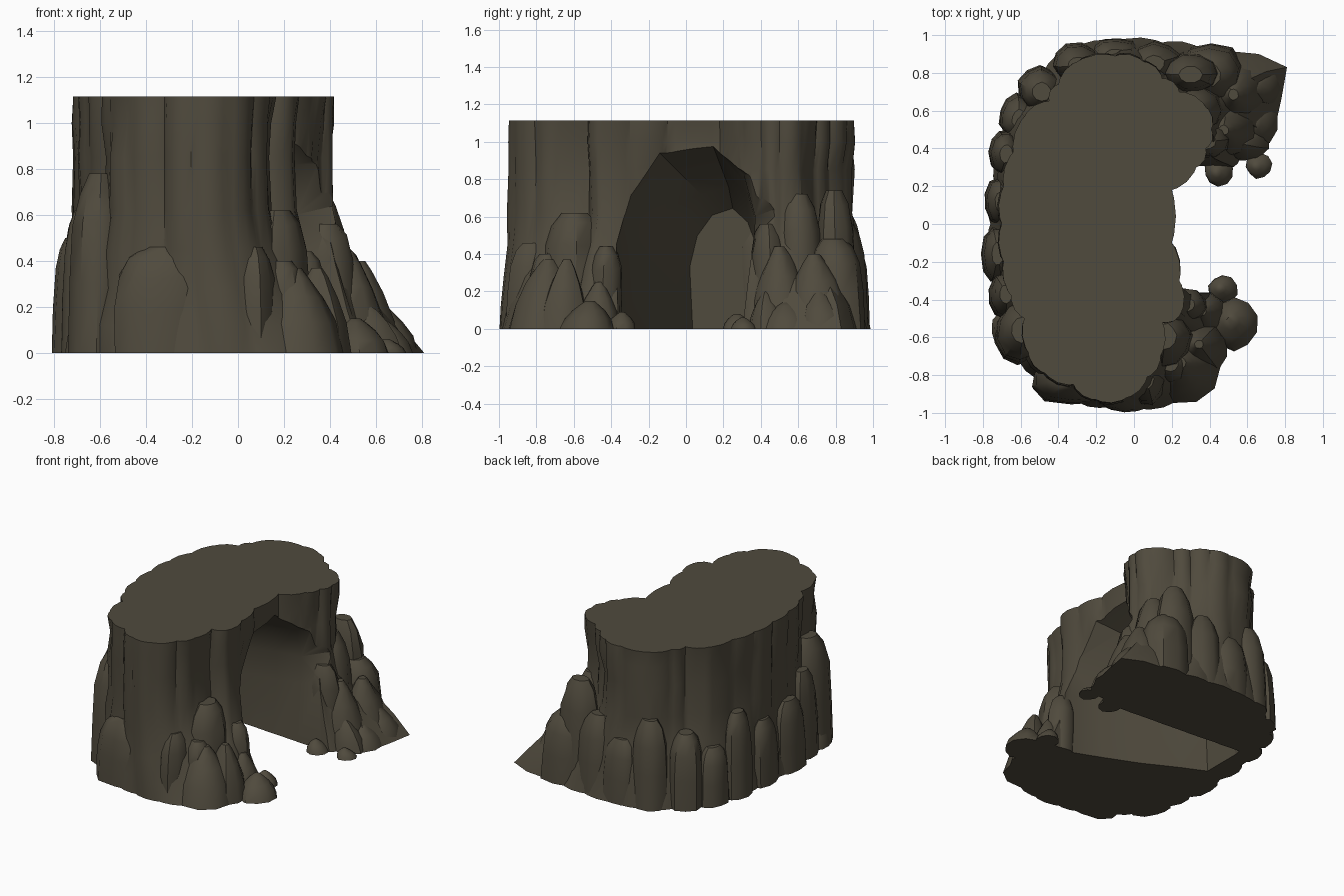
import bpy, bmesh, math, random
from mathutils import Vector

if "Cube" in bpy.data.objects:
    bpy.data.objects.remove(bpy.data.objects["Cube"])

random.seed(7)

rock_mat = bpy.data.materials.new("dark olive rock")
rock_mat.diffuse_color = (0.080, 0.069, 0.047, 1)
rock_mat.use_nodes = True
rock_mat.node_tree.nodes["Principled BSDF"].inputs["Base Color"].default_value = rock_mat.diffuse_color


def loft(name, rings, angle=35):
    """Closed solid through a stack of equal-length rings."""
    bm = bmesh.new()
    loops = [[bm.verts.new(p) for p in ring] for ring in rings]
    n = len(loops[0])
    for a, b in zip(loops, loops[1:]):
        for i in range(n):
            j = (i + 1) % n
            bm.faces.new((a[i], a[j], b[j], b[i]))
    bm.faces.new(loops[0][::-1])
    bm.faces.new(loops[-1])
    bmesh.ops.recalc_face_normals(bm, faces=bm.faces)
    me = bpy.data.meshes.new(name)
    bm.to_mesh(me)
    bm.free()
    ob = bpy.data.objects.new(name, me)
    bpy.context.collection.objects.link(ob)
    me.materials.append(rock_mat)
    smooth(ob, angle)
    return ob


def smooth(ob, angle):
    bpy.ops.object.select_all(action='DESELECT')
    ob.select_set(True)
    bpy.context.view_layer.objects.active = ob
    bpy.ops.object.shade_smooth_by_angle(angle=math.radians(angle))


# Main cliff: plateau outline (x, y) paired with base outline (x, y)
outline = [
    (.20, -.10, .22, -.10), (.20, .18, .22, .15), (.33, .30, .45, .28),
    (.38, .40, .56, .34), (.41, .50, .62, .50), (.38, .62, .62, .72),
    (.24, .70, .55, .88), (.15, .77, .35, .93), (.05, .86, .15, .96),
    (-.10, .89, -.08, .97), (-.30, .86, -.33, .93), (-.40, .74, -.47, .82),
    (-.45, .65, -.55, .73), (-.58, .57, -.64, .62), (-.64, .38, -.70, .42),
    (-.69, .20, -.74, .22), (-.70, 0, -.76, 0), (-.69, -.20, -.75, -.20),
    (-.65, -.38, -.71, -.40), (-.58, -.50, -.68, -.52), (-.56, -.68, -.62, -.70),
    (-.47, -.79, -.50, -.82), (-.32, -.85, -.33, -.92), (-.20, -.93, -.15, -.97),
    (-.04, -.92, .05, -.98), (.07, -.81, .25, -.92), (.14, -.70, .38, -.78),
    (.15, -.52, .42, -.60), (.25, -.47, .42, -.45), (.24, -.30, .40, -.34)]
levels = [(0, 0), (.12, .22), (.28, .55), (.45, .86), (.62, 1.02), (.85, 1.08), (1.0, 1.04), (1.115, 1)]
flutes = [(0, 0), (.15, .012), (.5, .022), (.85, .012)]
sway = [[random.uniform(-.018, .012) for _ in outline] for _ in levels]
rings = []
for (z, w), sw in zip(levels, sway):
    pts = [Vector((b[0] + (t[0] - b[0]) * w, b[1] + (t[1] - b[1]) * w, z))
           for t, b in (((r[0], r[1]), (r[2], r[3])) for r in outline)]
    ring = []
    for i, p in enumerate(pts):
        q = pts[(i + 1) % len(pts)]
        d = (q - p).normalized()
        out = Vector((d.y, -d.x, 0))
        shift = sw[i] if 0 < z < 1.1 else 0
        for t, bulge in flutes:
            ring.append(p.lerp(q, t) + out * (bulge + (shift if t else 0)))
    rings.append(ring)
cliff = loft("cliff_body", rings)

# Cave: wedge-shaped hollow with a flared lip, narrowing toward the thin rear wall
flare = [(-.36, -.1), (-.38, .45), (-.33, .72), (-.17, .97),
         (.15, 1.01), (.38, .82), (.50, .65), (.36, .50), (.29, -.1)]
mouth = [(-.36, -.1), (-.37, .45), (-.30, .72), (-.15, .95),
         (.14, .99), (.31, .82), (.37, .60), (.37, .40), (.30, -.1)]
rear = [(.04, -.1), (.02, .36), (.06, .54), (.14, .66),
        (.25, .70), (.33, .62), (.37, .50), (.38, .30), (.38, -.1)]
sections = [[(1.0, *p) for p in flare], [(.46, *p) for p in flare]]
for x, w, zs in [(.25, 0, 1), (.05, .2, 1), (-.2, .47, 1), (-.45, .8, 1), (-.62, 1, .92)]:
    sections.append([(x, a[0] + (b[0] - a[0]) * w, (a[1] + (b[1] - a[1]) * w) * zs)
                     for a, b in zip(mouth, rear)])
cutter = loft("cave_cutter", sections)
cutter.hide_render = True
mod = cliff.modifiers.new("cave", 'BOOLEAN')
mod.object = cutter
mod.operation = 'DIFFERENCE'
mod.solver = 'EXACT'
bpy.context.view_layer.objects.active = cliff
bpy.ops.object.modifier_apply(modifier=mod.name)
bpy.data.objects.remove(cutter)
smooth(cliff, 38)

# Rocks leaning on the cliff
PILLAR = [(0, 1), (.4, 1), (.72, .93), (.9, .72), (1, .42)]
BOULDER = [(0, 1), (.35, .88), (.65, .62), (.88, .34), (1, .16)]


def rock(name, x, y, rx, ry, h, profile):
    n = 10
    turn = random.uniform(0, 1)
    rad = [random.uniform(.93, 1.05) for _ in range(n)]
    # lean the crown slightly toward the cliff's middle
    lean = Vector((-.1 - x, -y, 0)).normalized() * min(rx, ry) * .2
    rs = []
    for t, s in profile:
        ring = []
        for k in range(n):
            a = turn + math.tau * k / n
            j = s * rad[k] * random.uniform(.97, 1.03)
            zz = h * t + (random.uniform(-.02, .02) * h if 0 < t < 1 else 0)
            ring.append((x + lean.x * t + rx * j * math.cos(a),
                         y + lean.y * t + ry * j * math.sin(a), zz))
        rs.append(ring)
    loft(name, rs, 42)


pillars = {
    "south_pillar": [
        (-.32, -.84, .23, .12, .46), (-.61, -.58, .13, .17, .78),
        (.07, -.84, .10, .13, .46), (.18, -.62, .13, .16, .62),
        (.29, -.44, .11, .09, .44), (-.09, -.88, .10, .09, .34),
        (.20, -.76, .10, .10, .40)],
    "north_pillar": [
        (.34, .62, .14, .13, .72), (.31, .81, .15, .11, .74),
        (.40, .81, .18, .15, .48), (.11, .87, .14, .10, .56),
        (-.10, .91, .13, .08, .45), (-.30, .86, .13, .10, .62),
        (-.50, .72, .12, .12, .52), (.40, .45, .12, .10, .56)],
    "west_pillar": [
        (-.62, .57, .10, .12, .40), (-.69, .38, .08, .12, .60),
        (-.72, .12, .075, .13, .46), (-.735, -.16, .075, .15, .50),
        (-.69, -.38, .08, .12, .62)],
}
boulders = {
    "south_boulder": [
        (.26, -.77, .20, .19, .37), (.36, -.66, .14, .14, .37),
        (.53, -.53, .13, .14, .15), (.47, -.35, .08, .08, .09),
        (-.67, -.56, .09, .11, .20), (.38, -.48, .11, .12, .25)],
    "north_boulder": [
        (.50, .52, .17, .17, .44), (.58, .44, .14, .11, .20),
        (.55, .71, .17, .19, .40), (.65, .73, .14, .14, .20),
        (.65, .55, .12, .14, .14), (.45, .28, .08, .08, .08),
        (.66, .31, .07, .07, .06)],
}
for groups, profile in ((pillars, PILLAR), (boulders, BOULDER)):
    for name, rows in groups.items():
        for i, row in enumerate(rows):
            rock(f"{name}_{i + 1}", *row, profile)

# Low scree slab reaching out to the north-east corner
slab = [(.45, .50), (.74, .48), (.78, .66), (.81, .83), (.66, .90), (.45, .92)]
loft("scree_slab", [[(x, y, 0) for x, y in slab],
                    [(.42 + (x - .42) * .72, .68 + (y - .68) * .85, .13) for x, y in slab],
                    [(.40 + (x - .40) * .45, .68 + (y - .68) * .5, .27) for x, y in slab]])
